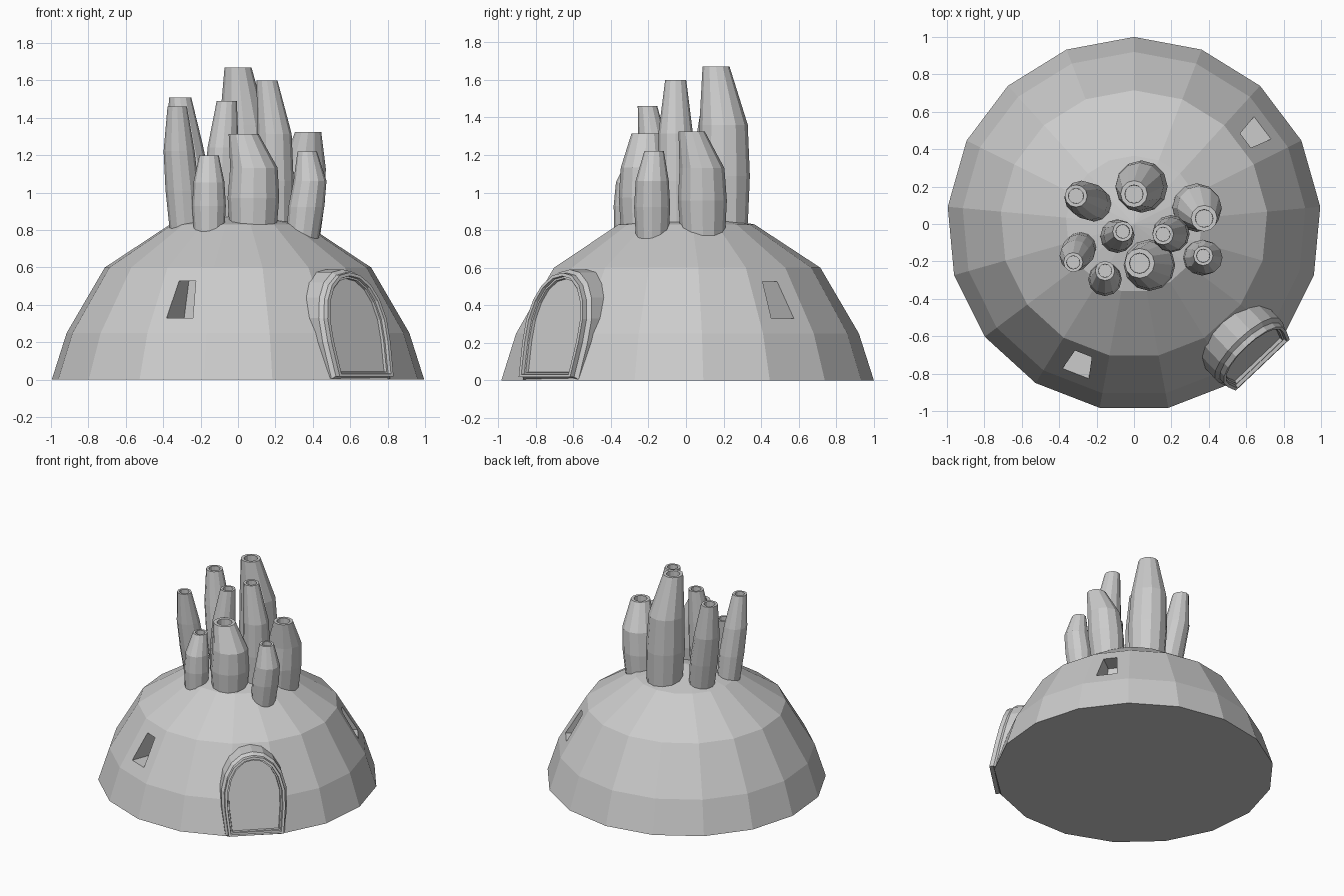
import bpy, bmesh, math
from mathutils import Vector

if "Cube" in bpy.data.objects:
    bpy.data.objects.remove(bpy.data.objects["Cube"])


def loft(name, loops, cap_start=True, cap_end=True):
    """Skin a list of closed loops with equal point counts."""
    bm = bmesh.new()
    rings = [[bm.verts.new(p) for p in loop] for loop in loops]
    n = len(rings[0])
    for a, b in zip(rings, rings[1:]):
        for i in range(n):
            j = (i + 1) % n
            bm.faces.new((a[i], a[j], b[j], b[i]))
    if cap_start:
        bm.faces.new(rings[0][::-1])
    if cap_end:
        bm.faces.new(rings[-1])
    bmesh.ops.remove_doubles(bm, verts=bm.verts, dist=1e-5)
    bmesh.ops.recalc_face_normals(bm, faces=bm.faces)
    mesh = bpy.data.meshes.new(name)
    bm.to_mesh(mesh)
    bm.free()
    obj = bpy.data.objects.new(name, mesh)
    bpy.context.collection.objects.link(obj)
    return obj


def ring(x, y, z, r, n, start=0.0):
    return [(x + r * math.cos(start + math.tau * i / n),
             y + r * math.sin(start + math.tau * i / n), z) for i in range(n)]


def radial_frame(degrees):
    """Map (outward, sideways, up) to world space at a compass angle."""
    a = math.radians(degrees)
    out = Vector((math.cos(a), math.sin(a), 0))
    side = Vector((-math.sin(a), math.cos(a), 0))
    return lambda n, t, z: out * n + side * t + Vector((0, 0, z))


# Seventeen-sided dome
dome_profile = [(1.0, 0), (0.92, 0.25), (0.715, 0.6), (0.365, 0.83), (0, 0.9)]
dome = loft("dome", [ring(0, 0, z, r, 17, math.pi / 2) for r, z in dome_profile],
            cap_end=False)

# Tapered window recesses
for name, angle in (("front_window", 248.7), ("back_window", 36.8)):
    at = radial_frame(angle)
    outline = [(-0.075, 0.33), (0.075, 0.33), (0.048, 0.527), (-0.048, 0.527)]
    cutter = loft(name + "_cutter",
                  [[at(r, t, z) for t, z in outline] for r in (0.6, 1.1)])
    cutter.hide_render = True
    cutter.hide_viewport = True
    cut = dome.modifiers.new(name, "BOOLEAN")
    cut.operation = "DIFFERENCE"
    cut.solver = "EXACT"
    cut.object = cutter

# Arched doorway, leaning back with the dome: stepped frame and door panel
half = [(0.215, 0.005), (0.235, 0.2), (0.235, 0.33), (0.205, 0.44),
        (0.155, 0.52), (0.08, 0.575)]
arch = half + [(0, 0.59)] + [(-t, z) for t, z in reversed(half)]
at = radial_frame(-46.5)


def arch_loop(inset, depth):
    sx = (0.235 - inset) / 0.235
    sz = (0.59 - 1.7 * inset) / 0.59
    pts = []
    for t, z in arch:
        z2 = z * sz + inset * 0.75
        pts.append(at(1.025 - 0.24 * z2 - depth, t * sx - 0.02, z2))
    return pts


steps = [(0, 0.32), (0, 0.05), (0.018, 0.03), (0.018, 0), (0.036, 0),
         (0.04, 0.018), (0.05, 0.018), (0.053, 0.035)]
loft("doorway", [arch_loop(*s) for s in steps])

# Chimney tubes: base xy, middle xy, top xy, base z, top z, radius, mouth radius
tubes = [
    ((0.05, 0.20), (0.03, 0.20), (0.00, 0.16), 0.76, 1.67, 0.140, 0.072),
    ((0.20, -0.05), (0.195, -0.055), (0.155, -0.055), 0.76, 1.60, 0.100, 0.056),
    ((-0.10, -0.07), (-0.08, -0.06), (-0.06, -0.04), 0.76, 1.49, 0.090, 0.054),
    ((-0.28, -0.12), (-0.315, -0.17), (-0.325, -0.205), 0.76, 1.46, 0.090, 0.052),
    ((-0.20, 0.10), (-0.28, 0.14), (-0.31, 0.15), 0.76, 1.51, 0.100, 0.060),
    ((0.32, 0.09), (0.35, 0.085), (0.375, 0.03), 0.75, 1.325, 0.130, 0.070),
    ((0.08, -0.22), (0.085, -0.22), (0.03, -0.21), 0.78, 1.315, 0.138, 0.080),
    ((-0.155, -0.30), (-0.155, -0.29), (-0.155, -0.25), 0.775, 1.20, 0.090, 0.052),
    ((0.345, -0.18), (0.385, -0.18), (0.37, -0.17), 0.755, 1.22, 0.096, 0.052),
]
for k, (base, mid, top, z0, z1, r, mouth) in enumerate(tubes, 1):
    h = z1 - z0
    low = [(b + m) / 2 for b, m in zip(base, mid)]
    rings = [ring(*base, z0, 0.9 * r, 12),
             ring(*low, z0 + 0.36 * h, r, 12),
             ring(*mid, z0 + 0.66 * h, 0.92 * r, 12),
             ring(*top, z1, mouth, 12),
             ring(*top, z1, 0.68 * mouth, 12),
             ring(*top, z1 - 0.07, 0.66 * mouth, 12)]
    loft(f"chimney_tube_{k}", rings)
